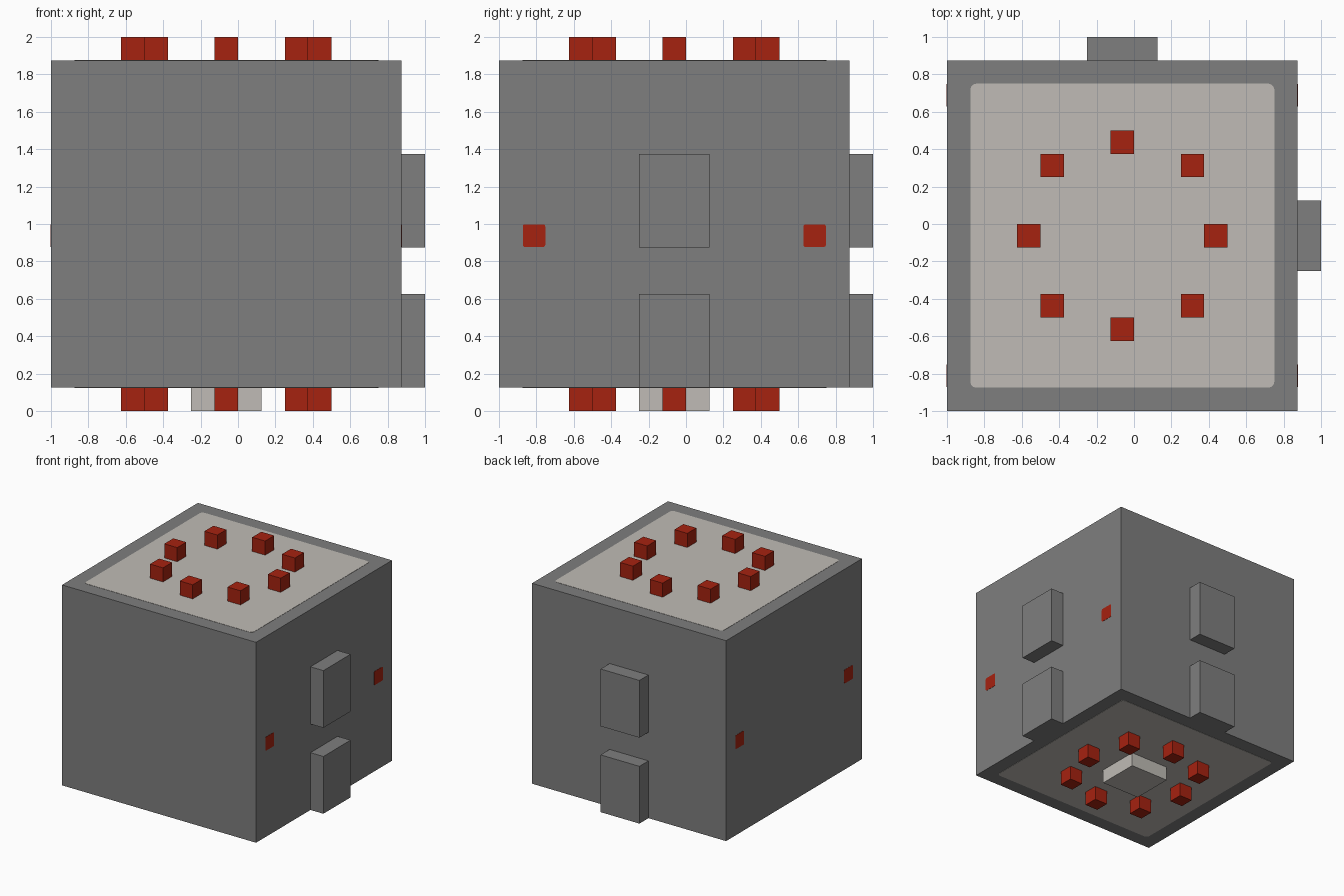
import bpy
import bmesh
from mathutils import Matrix, Vector

cube = bpy.data.objects.get("Cube")
if cube:
    bpy.data.objects.remove(cube, do_unlink=True)

U = 0.125       # grid unit of the design
C = -U / 2      # centre of the body in x and y
MID = 1.0       # centre of the body in z
PLATE = 0.004   # thickness of painted plates


def make_material(name, rgb):
    mat = bpy.data.materials.new(name)
    mat.use_nodes = True
    mat.diffuse_color = (*rgb, 1)
    mat.node_tree.nodes["Principled BSDF"].inputs["Base Color"].default_value = (*rgb, 1)
    return mat


grey = make_material("mid grey", (0.209, 0.209, 0.209))
pale = make_material("pale warm grey", (0.525, 0.5, 0.465))
red = make_material("deep red", (0.38, 0.016, 0.005))


def box(name, centre, size, mat, round_axis=None, radius=0.0):
    """Box with optional rounding of the edges that run along one axis."""
    bm = bmesh.new()
    bmesh.ops.create_cube(bm, size=1, matrix=Matrix.Diagonal((*size, 1)))
    if round_axis is not None:
        edges = [e for e in bm.edges
                 if abs((e.verts[0].co - e.verts[1].co)[round_axis]) > 1e-5]
        bmesh.ops.bevel(bm, geom=edges, offset=radius, segments=3,
                        profile=0.5, affect='EDGES')
    mesh = bpy.data.meshes.new(name)
    bm.to_mesh(mesh)
    bm.free()
    mesh.materials.append(mat)
    obj = bpy.data.objects.new(name, mesh)
    obj.location = Vector(centre)
    bpy.context.collection.objects.link(obj)
    return obj


# Main body
box("body", (C, C, MID), (15 * U, 15 * U, 14 * U), grey)

# Pale panels and rings of red studs on the top and bottom
ring = [(x, y) for x in (-3, 3) for y in (-3, 3)]
ring += [(0, 4), (0, -4), (4, 0), (-4, 0)]
for label, side in (("top", 1), ("bottom", -1)):
    box(label + "_panel", (C, C, MID + side * 7 * U),
        (13 * U, 13 * U, PLATE), pale, 2, 0.03)
    for i, (x, y) in enumerate(ring):
        box(f"{label}_stud_{i + 1}", (C + x * U, C + y * U, MID + side * 7.5 * U),
            (U, U, U), red)

# Pale foot under the body
box("foot", (C, C, U / 2), (3 * U, 3 * U, U), pale)

# Two raised blocks on the +x side and two on the back
for label, z in (("lower", 3 * U), ("upper", 9 * U)):
    box(label + "_side_block", (7.5 * U, C, z), (U, 3 * U, 4 * U), grey)
    box(label + "_back_block", (C, 7.5 * U, z), (3 * U, U, 4 * U), grey)

# Painted red markers on both x sides
for label, side in (("left", 1), ("right", -1)):
    for end, y in (("front", -6), ("back", 6)):
        box(f"{label}_{end}_marker", (C + side * 7.5 * U, C + y * U, MID - U / 2),
            (PLATE, 0.12, 0.12), red, 0, 0.01)
